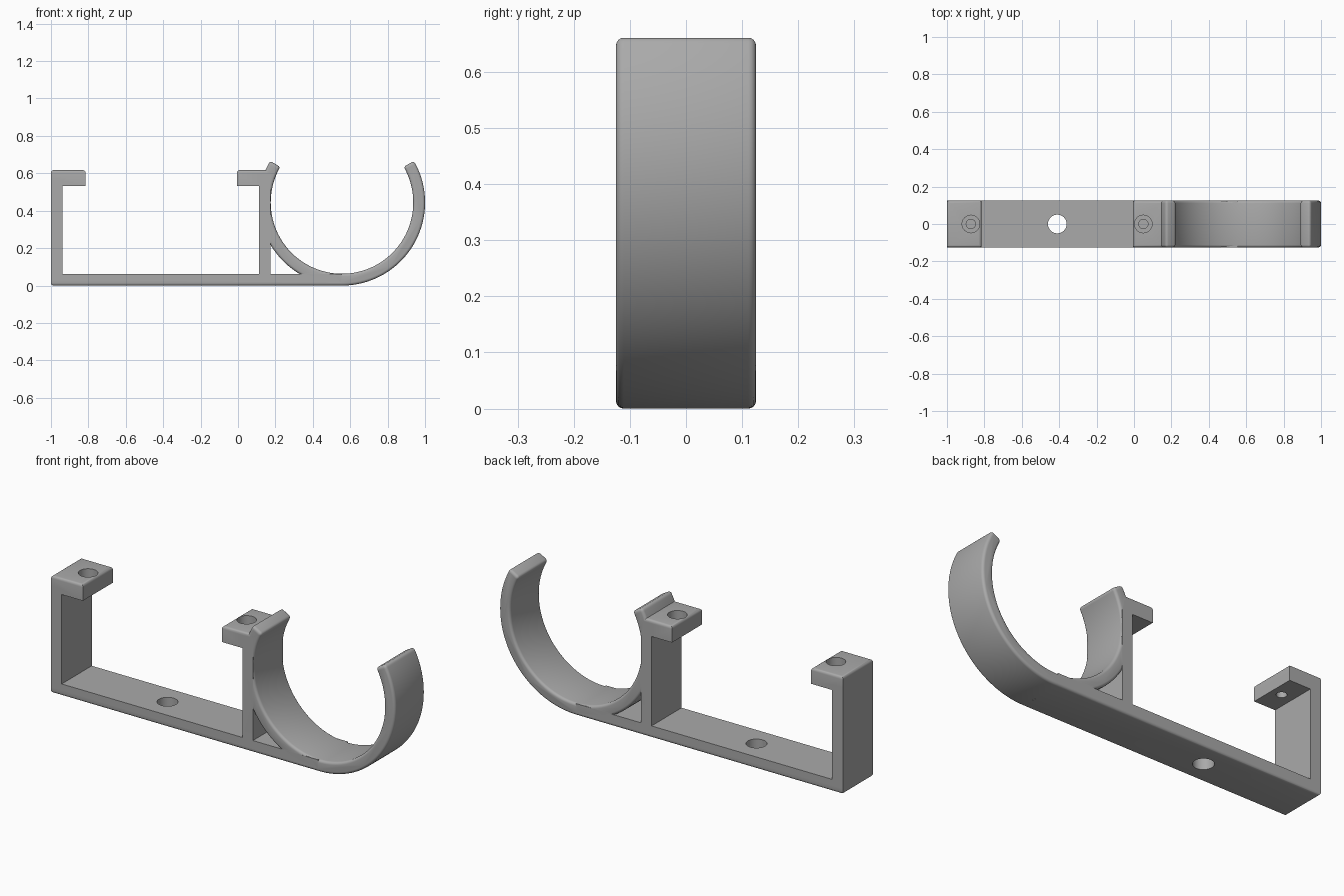
import bpy, bmesh, math

cube = bpy.data.objects.get("Cube")
if cube:
    bpy.data.objects.remove(cube, do_unlink=True)

HALF = 0.125                 # half of the bracket depth
WALL = 0.063                 # wall thickness
RADIUS = 0.444               # outer radius of the clip
CX, CZ = 1 - RADIUS, RADIUS  # clip centre
TOP = 0.617                  # top of the lugs

grey = bpy.data.materials.new("grey plastic")
grey.use_nodes = True
grey.diffuse_color = (0.4, 0.4, 0.4, 1)
grey.node_tree.nodes["Principled BSDF"].inputs["Base Color"].default_value = (0.4, 0.4, 0.4, 1)


def extrude(name, outline, rounded=None, width=0.014):
    """Extrude an x-z outline through the depth and round the chosen edges."""
    bm = bmesh.new()
    face = bm.faces.new([bm.verts.new((x, -HALF, z)) for x, z in outline])
    ext = bmesh.ops.extrude_face_region(bm, geom=[face])
    verts = [v for v in ext["geom"] if isinstance(v, bmesh.types.BMVert)]
    bmesh.ops.translate(bm, verts=verts, vec=(0, 2 * HALF, 0))
    bmesh.ops.recalc_face_normals(bm, faces=bm.faces[:])
    if rounded:
        edges = [e for e in bm.edges if rounded(e)]
        bmesh.ops.bevel(bm, geom=edges, offset=width, segments=4, profile=0.5, affect='EDGES')
    mesh = bpy.data.meshes.new(name)
    bm.to_mesh(mesh)
    bm.free()
    obj = bpy.data.objects.new(name, mesh)
    bpy.context.collection.objects.link(obj)
    mesh.materials.append(grey)
    return obj


def block(name, x0, x1, z0, z1, rounded=None):
    return extrude(name, [(x0, z0), (x1, z0), (x1, z1), (x0, z1)], rounded)


def hole(x, radius, z0, z1):
    bpy.ops.mesh.primitive_cylinder_add(vertices=48, radius=radius, depth=z1 - z0,
                                        location=(x, 0, (z0 + z1) / 2))
    obj = bpy.context.object
    obj.name = "hole_cutter"
    obj.hide_render = True
    return obj


def combine(target, tools, operation):
    """Apply booleans to the target and remove the tools."""
    bpy.context.view_layer.objects.active = target
    for tool in tools:
        mod = target.modifiers.new("combine", 'BOOLEAN')
        mod.operation = operation
        mod.solver = 'EXACT'
        mod.object = tool
        bpy.ops.object.modifier_apply(modifier=mod.name)
        bpy.data.objects.remove(tool, do_unlink=True)


def top_edge(e):
    return all(v.co.z > TOP - 0.001 for v in e.verts)


def bottom_edge(e):
    return all(v.co.z < 0.001 for v in e.verts) and min(v.co.x for v in e.verts) < 0


def sharp_edge(e):
    return e.calc_face_angle(0) > math.radians(40)


# Open round clip
STEPS = 96
angles = [math.radians(150 + 240 * i / STEPS) for i in range(STEPS + 1)]
arc = [(r, a) for r, seq in ((RADIUS, angles), (RADIUS - WALL, angles[::-1])) for a in seq]
clip = extrude("round_clip", [(CX + r * math.cos(a), CZ + r * math.sin(a)) for r, a in arc],
               sharp_edge)

# Flat base, uprights and screw lugs
base = block("base", -1, CX - 0.003, 0, WALL, bottom_edge)
left_post = block("outer_post", -1, -0.938, 0.03, 0.56)
right_post = block("inner_post", 0.113, 0.174, 0.03, 0.6)
outer_lug = block("outer_lug", -1, -0.815, 0.533, TOP, top_edge)
inner_lug = block("inner_lug", -0.006, 0.16, 0.533, TOP, top_edge)
combine(base, [left_post, right_post, outer_lug, inner_lug, clip], 'UNION')

# Mounting hole and stepped screw holes
cutters = [hole(-0.41, 0.05, -0.1, 0.2)]
for x in (-0.872, 0.05):
    cutters += [hole(x, 0.025, 0.45, 0.7), hole(x, 0.047, 0.565, 0.7)]
combine(base, cutters, 'DIFFERENCE')

base.name = "clip_bracket"
bpy.ops.object.select_all(action='DESELECT')
base.select_set(True)
bpy.context.view_layer.objects.active = base
bpy.ops.object.shade_smooth_by_angle(angle=math.radians(30))
